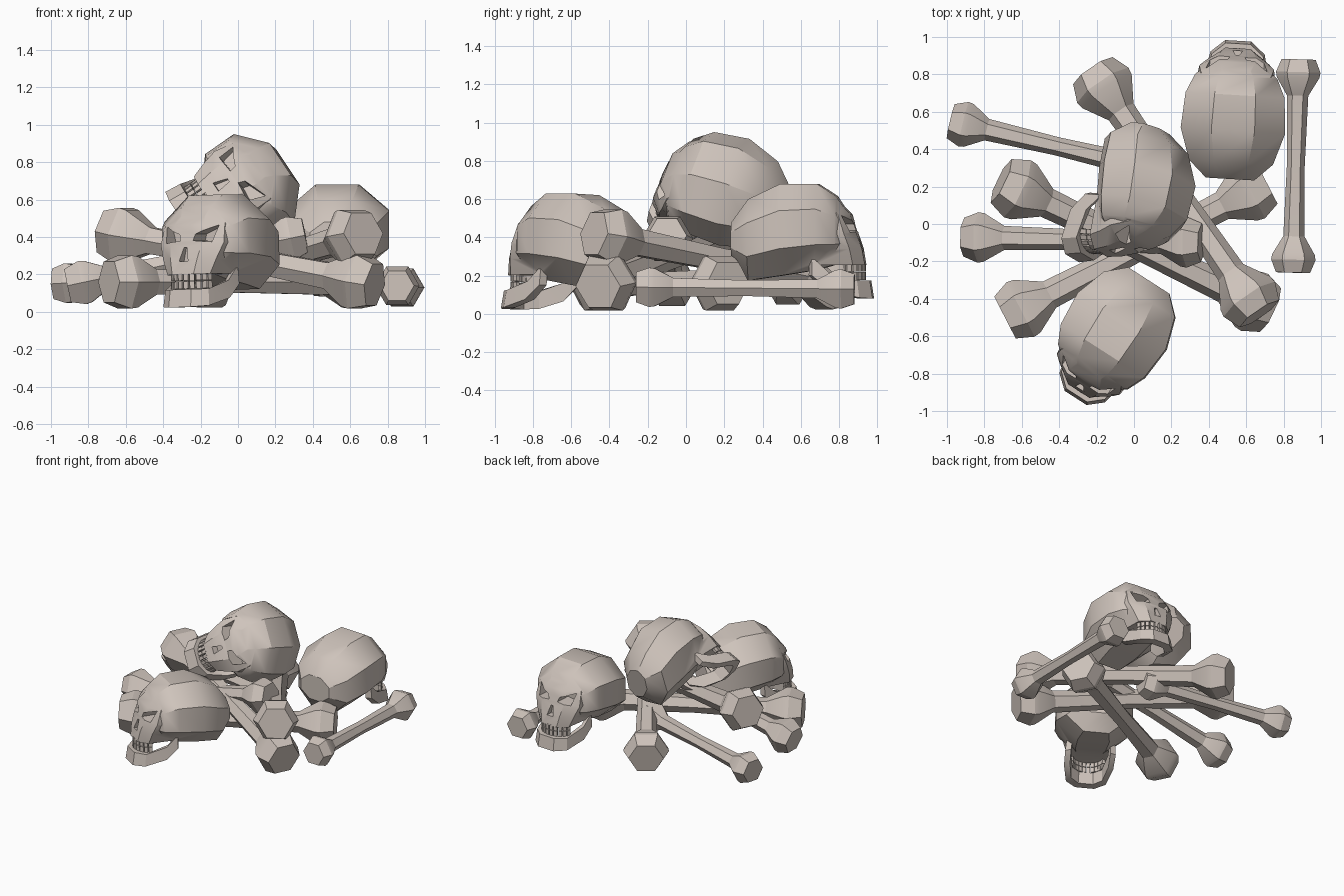
import bpy, bmesh, math
from mathutils import Vector, Matrix

if "Cube" in bpy.data.objects:
    bpy.data.objects.remove(bpy.data.objects["Cube"])

bone_mat = bpy.data.materials.new("bone")
bone_mat.diffuse_color = (0.62, 0.55, 0.50, 1)
bone_mat.use_nodes = True
bone_mat.node_tree.nodes["Principled BSDF"].inputs["Base Color"].default_value = bone_mat.diffuse_color


def loft(bm, rings):
    """Skin a list of equal-length point rings and cap both ends."""
    vs = [[bm.verts.new(p) for p in r] for r in rings]
    n = len(rings[0])
    faces = []
    for a, b in zip(vs, vs[1:]):
        for i in range(n):
            j = (i + 1) % n
            faces.append(bm.faces.new((a[i], a[j], b[j], b[i])))
    faces += [bm.faces.new(vs[0][::-1]), bm.faces.new(vs[-1])]
    bmesh.ops.recalc_face_normals(bm, faces=faces)


def make(name, bm, smooth=None):
    me = bpy.data.meshes.new(name)
    bm.to_mesh(me)
    bm.free()
    me.materials.append(bone_mat)
    ob = bpy.data.objects.new(name, me)
    bpy.context.collection.objects.link(ob)
    if smooth:
        bpy.ops.object.select_all(action='DESELECT')
        ob.select_set(True)
        bpy.context.view_layer.objects.active = ob
        bpy.ops.object.shade_smooth_by_angle(angle=math.radians(smooth))
    return ob


# Cranium: eight-sided rings from back to brow (y, half width, top, bottom)
bm = bmesh.new()
rings = []
for y, w, top, bot in [(.36, .13, .10, -.09), (.27, .225, .22, -.205),
                       (.10, .28, .30, -.18), (-.09, .265, .30, -.15),
                       (-.19, .22, .235, -.12), (-.24, .155, .16, -.08)]:
    k = 1 / math.cos(math.pi / 8)
    ring = []
    for i in range(8):
        a = math.pi / 8 + i * math.pi / 4
        ring.append((w * k * math.cos(a), y,
                     (top + bot) / 2 + (top - bot) / 2 * k * math.sin(a)))
    rings.append(ring)
loft(bm, rings)
cranium = make("cranium", bm)

# Face: tapers from brow to upper jaw (z, front y, half width)
bm = bmesh.new()
loft(bm, [[(-w * 1.12, -.08, z), (-w, yf + .06, z), (-w * .5, yf, z),
           (w * .5, yf, z), (w, yf + .06, z), (w * 1.12, -.08, z)]
          for z, yf, w in [(.22, -.19, .14), (.14, -.265, .19), (.04, -.297, .20),
                           (-.04, -.325, .17), (-.125, -.34, .135)]])
face = make("face", bm)

# Cutter for slanted eye sockets and nose
bm = bmesh.new()
eye = [(.04, .055), (.05, .09), (.165, .135), (.145, .045)]
nose = [(-.028, -.055), (-.01, .02), (.01, .02), (.028, -.055)]
for poly in (eye, [(-x, z) for x, z in eye], nose):
    depth = -.28 if poly is nose else -.17
    loft(bm, [[(x, y, z) for x, z in poly] for y in (-.5, depth)])
cutter = make("socket_cutter", bm)
cutter.hide_render = True

# Union the head, cut the sockets
for op, other in (('UNION', face), ('DIFFERENCE', cutter)):
    m = cranium.modifiers.new(op.lower(), 'BOOLEAN')
    m.operation, m.object, m.solver = op, other, 'EXACT'
dg = bpy.context.evaluated_depsgraph_get()
head = bpy.data.meshes.new_from_object(cranium.evaluated_get(dg))
for ob in (cranium, face, cutter):
    bpy.data.objects.remove(ob)


def skull(name, loc, forward, up):
    bm = bmesh.new()
    bm.from_mesh(head)
    # Lower jaw: U-shaped bar (x, y, bottom, top)
    half = [(.185, -.07, -.18, -.08), (.18, -.16, -.255, -.16),
            (.145, -.315, -.295, -.205), (.07, -.38, -.30, -.205)]
    path = half + [(-x, y, b, t) for x, y, b, t in half[::-1]]
    loft(bm, [[(x, y, b), (x * .95, y * .96, t),
               (x * .74, y * .86 + .01, t), (x * .78, y * .86 + .01, b)]
              for x, y, b, t in path])
    # Teeth: upper and lower rows along the arch
    for i in range(10):
        a = math.radians(-70 + i * 140 / 9)
        for z in (-.138, -.182):
            mat = (Matrix.Translation((.12 * math.sin(a),
                                       -.22 - .11 * math.cos(a), z))
                   @ Matrix.Rotation(a, 4, 'Z')
                   @ Matrix.Diagonal((.026, .022, .04, 1)))
            bmesh.ops.create_cube(bm, size=1, matrix=mat)
    ob = make(name, bm, 30)
    y = -Vector(forward).normalized()
    x = y.cross(Vector(up)).normalized()
    z = x.cross(y)
    ob.matrix_world = Matrix.Translation(loc) @ Matrix((x, y, z)).transposed().to_4x4()


skull("front_skull", (-.115, -.605, .325), (-.54, -.84, 0), (-.04, 0, 1))
skull("top_skull", (.0, .16, .625), (-.22, -.93, .22), (.78, -.07, .55))
skull("back_skull", (.535, .60, .38), (.06, 1, 0), (0, 0, 1))


# Long bones: hexagonal shaft with flared ends, sized from their length
def long_bone(name, start, end):
    a, b = Vector(start), Vector(end)
    length = (b - a).length
    bm = bmesh.new()
    prof = [(0, .080), (.06, .104), (.085, .10), (.17, .050), (.5, .042)]
    prof += [(1 - t, r) for t, r in prof[-2::-1]]
    loft(bm, [[(r * length * math.cos(i * math.pi / 3),
                r * length * math.sin(i * math.pi / 3), t * length)
               for i in range(6)] for t, r in prof])
    ob = make(name, bm, 22)
    ob.matrix_world = Matrix.Translation(a) @ (b - a).to_track_quat('Z', 'Y').to_matrix().to_4x4()


for name, s, e in [
        ("back_left_bone", (-.98, .55, .15), (.16, .28, .21)),
        ("high_left_bone", (-.71, .23, .43), (.73, -.46, .145)),
        ("mid_left_bone", (-.91, -.07, .14), (.36, -.10, .41)),
        ("front_left_bone", (-.69, -.50, .16), (.71, .22, .16)),
        ("back_bone", (-.22, .82, .15), (.67, -.48, .42)),
        ("right_bone", (.88, .88, .13), (.85, -.26, .14))]:
    long_bone(name, s, e)
